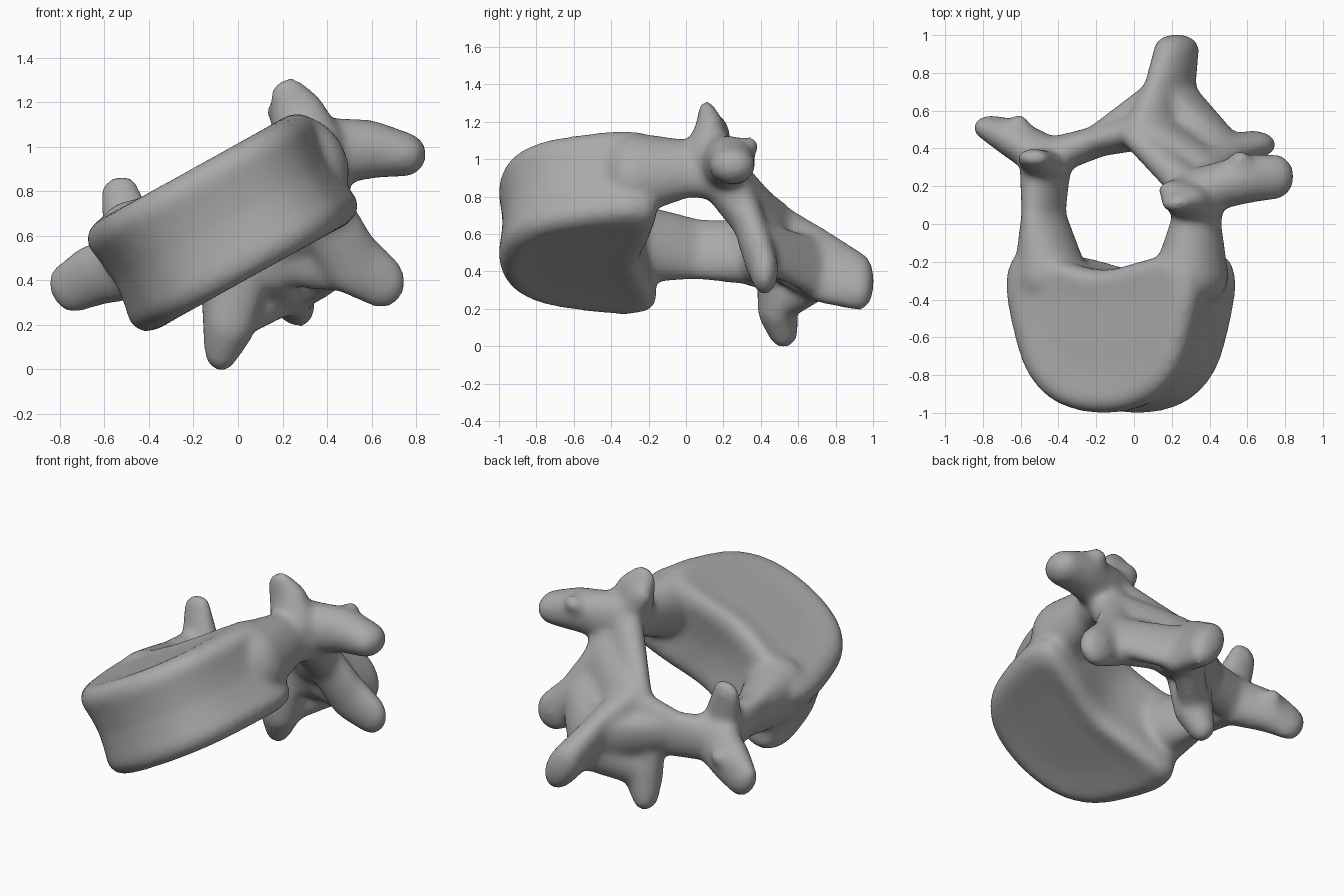
import bpy, bmesh, math
from mathutils import Vector, Matrix

if "Cube" in bpy.data.objects:
    bpy.data.objects.remove(bpy.data.objects["Cube"], do_unlink=True)

# The bone leans sideways: its own "up" is tilted about y
TILT = Matrix.Rotation(math.radians(-29), 4, 'Y')
CENTRE = Vector((-0.07, 0, 0.66))
bm = bmesh.new()


def sphere_points(count=400):
    """Points spread evenly over a unit sphere."""
    points = []
    for i in range(count):
        z = 1 - (2 * i + 1) / count
        r = math.sqrt(1 - z * z)
        turn = i * math.pi * (3 - math.sqrt(5))
        points.append(Vector((r * math.cos(turn), r * math.sin(turn), z)))
    return points


SPHERE = sphere_points()


def limb(*stations):
    """Chain of rounded lumps (x, y, z, radius across, radius deep, radius tall)."""
    for pair in zip(stations, stations[1:]):
        verts = []
        for x, y, z, rx, ry, rz in pair:
            place = Matrix.Translation((x, y, z)) @ TILT @ Matrix.Diagonal((rx, ry, rz, 1))
            verts += [bm.verts.new(place @ p) for p in SPHERE]
        bmesh.ops.convex_hull(bm, input=verts)
        inner = [v for v in verts if v.is_valid and not v.link_faces]
        bmesh.ops.delete(bm, geom=inner, context='VERTS')


def kidney(steps=6):
    """Outline of the body seen along its axis, smoothed from a half profile."""
    half = [(0, -1.004), (0.27, -0.95), (0.45, -0.79), (0.545, -0.53),
            (0.582, -0.29), (0.51, -0.16), (0.3, -0.18), (0, -0.24)]
    loop = [Vector(p) for p in half] + [Vector((-x, y)) for x, y in half[-2:0:-1]]
    n, out = len(loop), []
    for i in range(n):
        p0, p1, p2, p3 = (loop[(i + k) % n] for k in (-1, 0, 1, 2))
        for s in range(steps):
            t = s / steps
            out.append(0.5 * (2 * p1 + (p2 - p0) * t + (2 * p0 - 5 * p1 + 4 * p2 - p3) * t * t
                              + (3 * p1 - p0 - 3 * p2 + p3) * t ** 3))
    return out


# Body: waisted drum with raised rims and dished end plates
outline = kidney()
middle = Vector((0, -0.58))
half_levels = [(0.268, 0.5), (0.28, 0.84), (0.255, 0.95), (0.2, 1.0), (0.1, 0.965)]
levels = [(-h, s) for h, s in half_levels] + [(0, 0.945)] + half_levels[::-1]
rings = []
for h, s in levels:
    pts = [middle + (p - middle) * s for p in outline]
    rings.append([bm.verts.new(CENTRE + TILT.to_3x3() @ Vector((p.x, p.y, h))) for p in pts])
for lo, hi in zip(rings, rings[1:]):
    for i in range(len(lo)):
        j = (i + 1) % len(lo)
        bm.faces.new((lo[i], lo[j], hi[j], hi[i]))
bm.faces.new(rings[0][::-1])
bm.faces.new(rings[-1])

# Pedicles, flaring into the body
limb((-0.44, -0.28, 0.55, .19, .17, .22), (-0.48, 0.05, 0.52, .09, .1, .18), (-0.47, 0.3, 0.5, .12, .11, .18))
limb((0.3, -0.28, 0.92, .19, .17, .23), (0.33, 0.02, 0.95, .12, .1, .16), (0.35, 0.17, 0.94, .14, .12, .17))

# Upper joint processes
limb((-0.47, 0.3, 0.56, .13, .09, .12), (-0.535, 0.35, 0.8, .09, .05, .07))
limb((0.33, 0.11, 1.0, .15, .13, .13), (0.26, 0.13, 1.16, .125, .08, .08), (0.215, 0.11, 1.256, .075, .045, .05))
limb((0.3, 0.18, 1.0, .1, .08, .1), (0.2, 0.18, 1.15, .07, .05, .08))

# Transverse processes with their small knobs
limb((-0.48, 0.36, 0.47, .13, .11, .16), (-0.65, 0.46, 0.42, .1, .1, .14), (-0.764, 0.51, 0.36, .08, .065, .115))
limb((-0.58, 0.46, 0.46, .07, .06, .07), (-0.61, 0.535, 0.47, .05, .05, .05))
limb((0.36, 0.18, 0.98, .14, .12, .16), (0.6, 0.24, 0.99, .12, .13, .135), (0.748, 0.25, 0.965, .1, .12, .1))
limb((0.55, 0.27, 1.02, .1, .08, .08), (0.56, 0.34, 1.07, .06, .05, .05))

# Laminae closing the canal behind
limb((-0.47, 0.35, 0.48, .12, .1, .15), (-0.2, 0.435, 0.48, .1, .08, .16), (0.08, 0.5, 0.56, .12, .1, .2))
limb((0.36, 0.2, 0.88, .14, .11, .14), (0.37, 0.29, 0.76, .13, .09, .16), (0.12, 0.49, 0.6, .11, .09, .2))
limb((0.27, 0.22, 0.94, .11, .08, .12), (0.04, 0.46, 0.66, .1, .07, .14))

# Lower joint processes
limb((-0.02, 0.47, 0.42, .15, .09, .16), (-0.04, 0.49, 0.2, .12, .11, .12), (-0.08, 0.52, 0.068, .07, .08, .08))
limb((0.37, 0.31, 0.74, .13, .08, .14), (0.5, 0.39, 0.5, .14, .08, .18), (0.63, 0.42, 0.405, .12, .075, .135))
limb((0.13, 0.5, 0.54, .1, .09, .18), (0.45, 0.42, 0.51, .12, .07, .18))

# Spinous process and the webs that spread from its root
limb((0.1, 0.5, 0.55, .13, .1, .23), (0.19, 0.72, 0.43, .095, .1, .225), (0.225, 0.927, 0.345, .1, .08, .17))
limb((-0.2, 0.45, 0.49, .08, .06, .12), (0.15, 0.7, 0.43, .07, .07, .18))
limb((0.45, 0.44, 0.52, .1, .06, .14), (0.22, 0.7, 0.42, .08, .07, .18))
limb((-0.04, 0.5, 0.22, .1, .08, .1), (0.18, 0.7, 0.35, .08, .08, .12))

bmesh.ops.recalc_face_normals(bm, faces=bm.faces)
mesh = bpy.data.meshes.new("vertebra")
bm.to_mesh(mesh)
bm.free()
bone = bpy.data.objects.new("vertebra", mesh)
bpy.context.collection.objects.link(bone)

# Fuse all parts into one soft skin
fuse = bone.modifiers.new("fuse", 'REMESH')
fuse.mode = 'VOXEL'
fuse.voxel_size = 0.019
soften = bone.modifiers.new("soften", 'SMOOTH')
soften.factor = 0.5
soften.iterations = 18
graph = bpy.context.evaluated_depsgraph_get()
skin = bpy.data.meshes.new_from_object(bone.evaluated_get(graph))
bone.modifiers.clear()
bone.data = skin
bpy.data.meshes.remove(mesh)

# Plain grey bone
material = bpy.data.materials.new("bone grey")
material.use_nodes = True
colour = (0.4, 0.4, 0.4, 1)
material.diffuse_color = colour
material.node_tree.nodes["Principled BSDF"].inputs["Base Color"].default_value = colour
skin.materials.append(material)

bpy.ops.object.select_all(action='DESELECT')
bone.select_set(True)
bpy.context.view_layer.objects.active = bone
bpy.ops.object.shade_smooth_by_angle(angle=math.radians(60))
